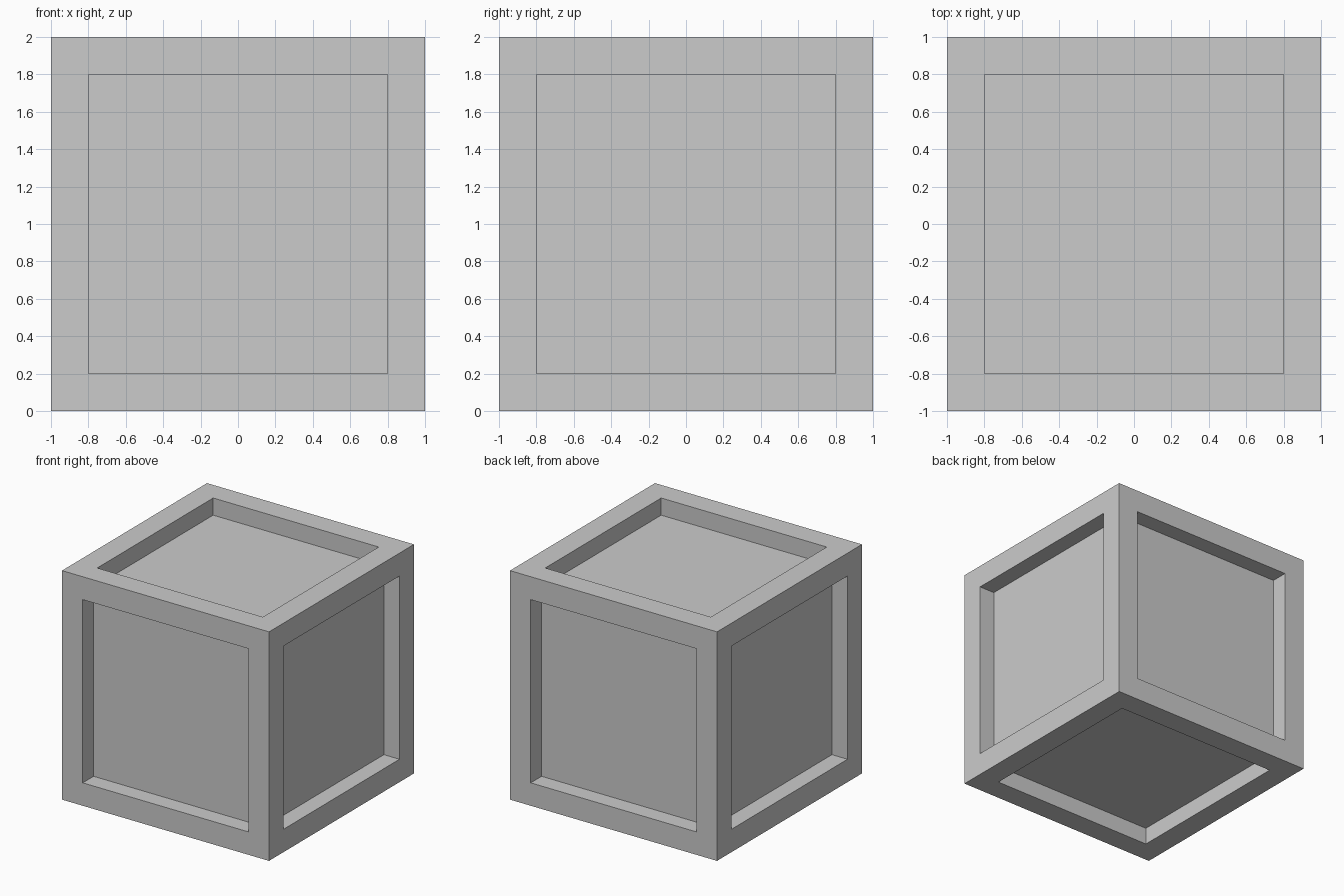
import bpy, bmesh
from mathutils import Matrix

if "Cube" in bpy.data.objects:
    bpy.data.objects.remove(bpy.data.objects["Cube"])

SIZE, FRAME, DEPTH = 2.0, 0.2, 0.15

# Crate: cube with a framed, recessed panel on all six sides
bm = bmesh.new()
bmesh.ops.create_cube(bm, size=SIZE, matrix=Matrix.Translation((0, 0, SIZE / 2)))
panels = bm.faces[:]
bmesh.ops.inset_individual(bm, faces=panels, thickness=FRAME, use_even_offset=True)

# Push each inner panel straight inwards
for panel in panels:
    normal = panel.normal.copy()
    pushed = bmesh.ops.extrude_discrete_faces(bm, faces=[panel])["faces"][0]
    bmesh.ops.translate(bm, verts=pushed.verts[:], vec=-normal * DEPTH)

bmesh.ops.recalc_face_normals(bm, faces=bm.faces[:])
mesh = bpy.data.meshes.new("crate")
bm.to_mesh(mesh)
bm.free()
bpy.context.collection.objects.link(bpy.data.objects.new("crate", mesh))
